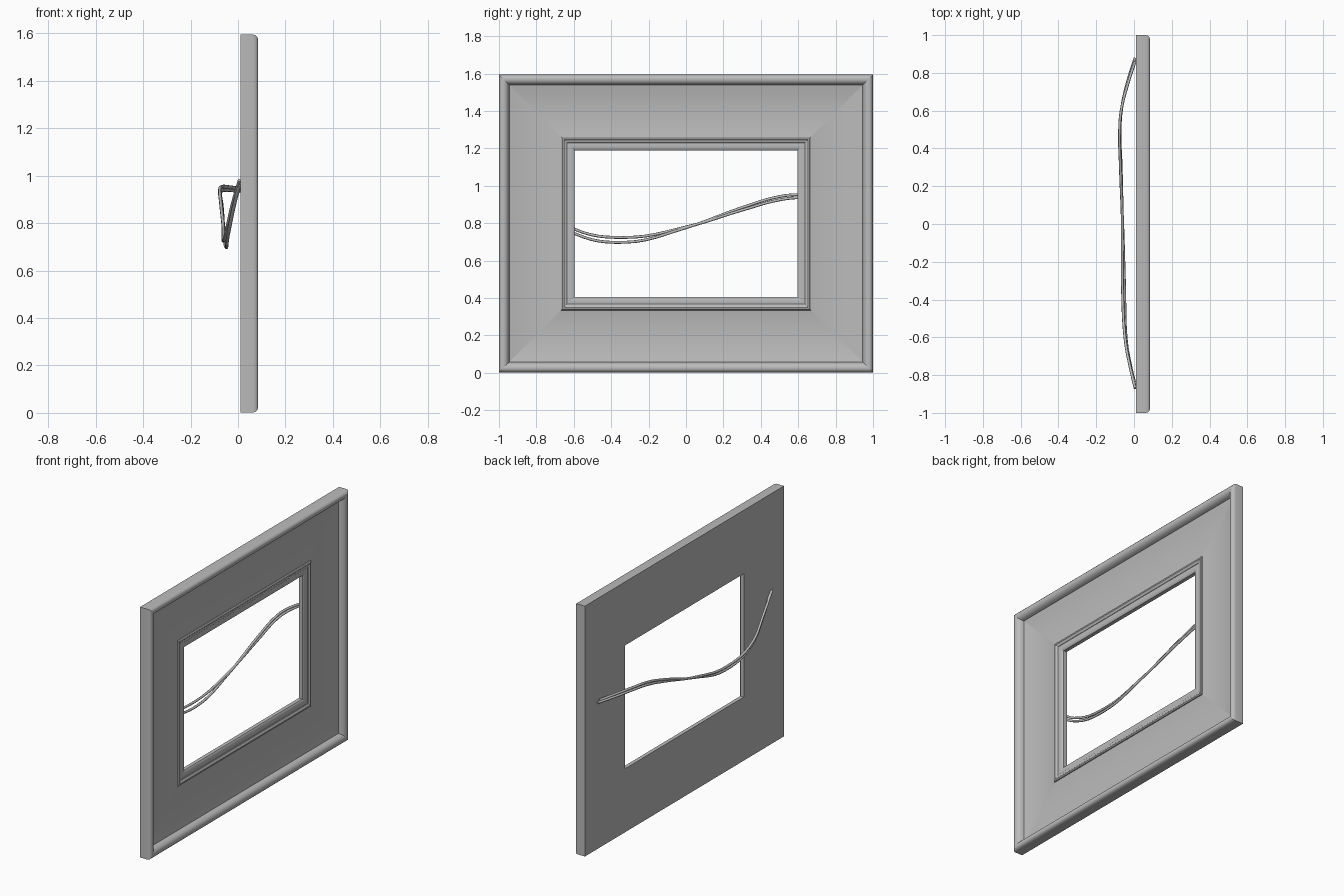
import bpy, bmesh
from mathutils import Vector

if "Cube" in bpy.data.objects:
    bpy.data.objects.remove(bpy.data.objects["Cube"])

CENTRE_Z = 0.798
HALF_Y, HALF_Z = 1.0, 0.796

# Moulding profile: (distance inward from outer edge, depth along x)
PROFILE = [
    (0.0, 0.011), (0.0, 0.064), (0.003, 0.075), (0.010, 0.082), (0.020, 0.084),
    (0.032, 0.082), (0.043, 0.075), (0.051, 0.062), (0.055, 0.045),      # outer bead
    (0.10, 0.037), (0.16, 0.032), (0.22, 0.031), (0.28, 0.034), (0.332, 0.041),  # scoop
    (0.333, 0.046), (0.339, 0.051), (0.347, 0.051), (0.352, 0.047),      # inner bead
    (0.362, 0.046), (0.365, 0.043), (0.376, 0.044), (0.388, 0.043),
    (0.398, 0.040), (0.404, 0.035), (0.404, 0.011),                      # sight edge
]

GREY = bpy.data.materials.new("dark_grey")
GREY.diffuse_color = (0.5, 0.5, 0.5, 1)
GREY.use_nodes = True
GREY.node_tree.nodes["Principled BSDF"].inputs["Base Color"].default_value = GREY.diffuse_color


def smooth(obj, angle=0.6):
    bpy.ops.object.select_all(action='DESELECT')
    obj.select_set(True)
    bpy.context.view_layer.objects.active = obj
    bpy.ops.object.shade_smooth_by_angle(angle=angle)
    obj.data.materials.append(GREY)


def frame_bar(name, corner_a, corner_b):
    """Mitred bar between two frame corners given as (y sign, z sign)."""
    bm = bmesh.new()
    ends = []
    for sy, sz in (corner_a, corner_b):
        ends.append([bm.verts.new((x, sy * (HALF_Y - d), CENTRE_Z + sz * (HALF_Z - d)))
                     for d, x in PROFILE])
    n = len(PROFILE)
    for i in range(n):
        j = (i + 1) % n
        bm.faces.new((ends[0][i], ends[1][i], ends[1][j], ends[0][j]))
    for end in ends:            # mitred end caps
        bm.faces.new(end)
    bmesh.ops.recalc_face_normals(bm, faces=bm.faces)
    mesh = bpy.data.meshes.new(name)
    bm.to_mesh(mesh)
    bm.free()
    obj = bpy.data.objects.new(name, mesh)
    bpy.context.collection.objects.link(obj)
    smooth(obj)


# Four mitred frame bars
frame_bar("frame_bottom", (-1, -1), (1, -1))
frame_bar("frame_right", (1, -1), (1, 1))
frame_bar("frame_top", (1, 1), (-1, 1))
frame_bar("frame_left", (-1, 1), (-1, -1))


def wire(name, points, radius=0.0075):
    curve = bpy.data.curves.new(name, 'CURVE')
    curve.dimensions = '3D'
    curve.bevel_depth = radius
    curve.bevel_resolution = 2
    curve.resolution_u = 6
    curve.use_fill_caps = True
    sp = curve.splines.new('BEZIER')
    sp.bezier_points.add(len(points) - 1)
    for bp, p in zip(sp.bezier_points, points):
        bp.co = Vector(p)
        bp.handle_left_type = bp.handle_right_type = 'AUTO'
    obj = bpy.data.objects.new(name, curve)
    bpy.context.collection.objects.link(obj)
    bpy.ops.object.select_all(action='DESELECT')
    obj.select_set(True)
    bpy.context.view_layer.objects.active = obj
    bpy.ops.object.convert(target='MESH')
    smooth(bpy.context.view_layer.objects.active, 0.9)


# Hanging wire: two strands crossing near the middle
wire("hanging_wire_a", [
    (0.006, -0.87, 0.98), (-0.022, -0.75, 0.885), (-0.048, -0.6, 0.770),
    (-0.061, -0.33, 0.724), (-0.062, 0, 0.780), (-0.068, 0.3, 0.870),
    (-0.074, 0.5, 0.925), (-0.064, 0.62, 0.938), (-0.035, 0.75, 0.938), (0.006, 0.88, 0.935)])
wire("hanging_wire_b", [
    (0.006, -0.85, 0.96), (-0.018, -0.75, 0.865), (-0.042, -0.6, 0.747),
    (-0.050, -0.33, 0.698), (-0.060, 0, 0.776), (-0.072, 0.3, 0.884),
    (-0.076, 0.5, 0.943), (-0.068, 0.6, 0.953), (-0.030, 0.75, 0.951), (0.006, 0.86, 0.945)])
